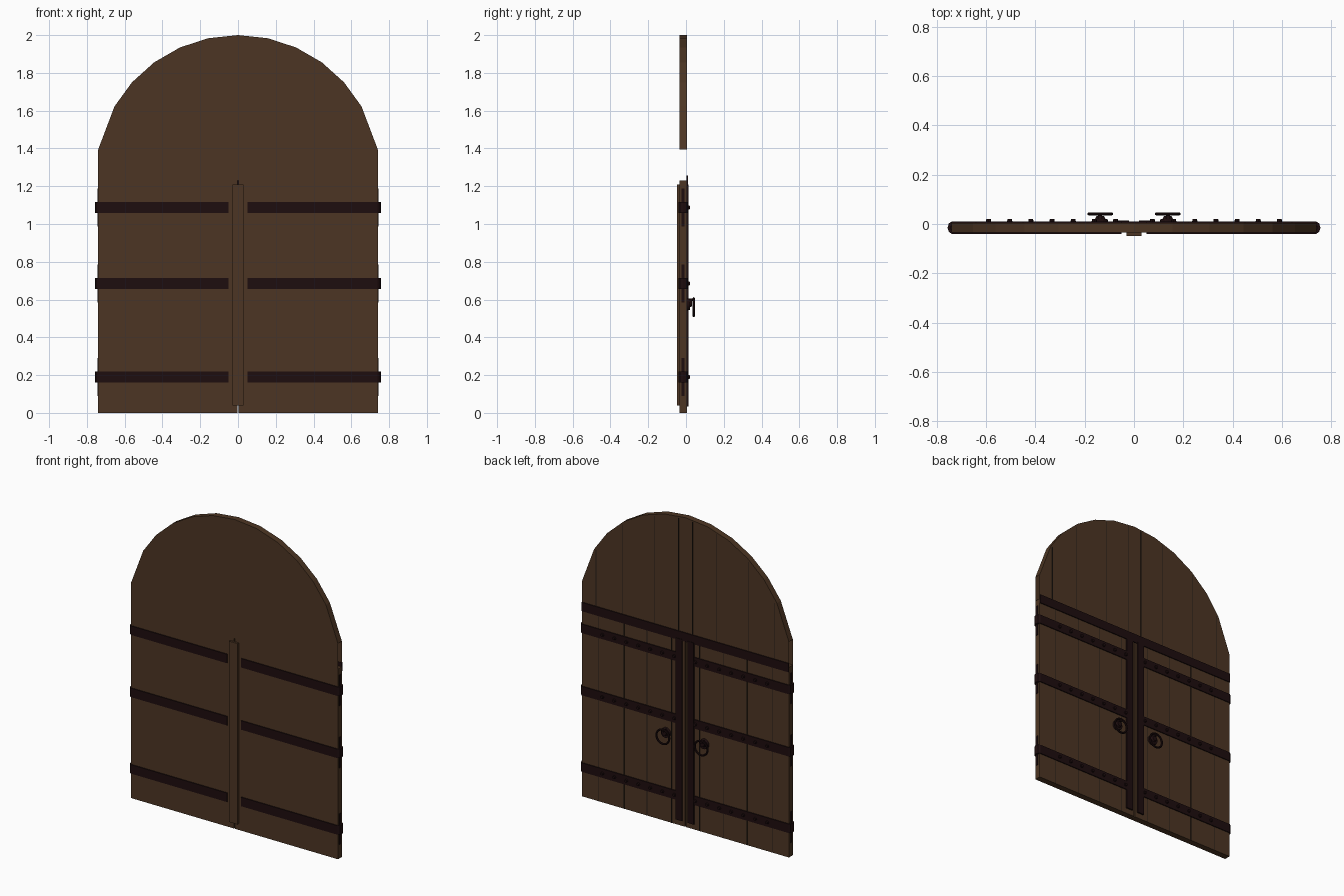
import bpy, bmesh, math
from mathutils import Matrix

old = bpy.data.objects.get("Cube")
if old:
    bpy.data.objects.remove(old, do_unlink=True)


def material(name, rgb):
    m = bpy.data.materials.new(name)
    m.use_nodes = True
    m.diffuse_color = (*rgb, 1)
    bsdf = m.node_tree.nodes["Principled BSDF"]
    bsdf.inputs["Base Color"].default_value = (*rgb, 1)
    bsdf.inputs["Roughness"].default_value = 0.8
    return m


wood = material("dark_wood", (0.073, 0.036, 0.017))
iron = material("black_iron", (0.0125, 0.004, 0.0045))
shadow = material("plank_seam", (0.018, 0.012, 0.009))


def finish(bm, name, mat):
    bmesh.ops.recalc_face_normals(bm, faces=bm.faces)
    mesh = bpy.data.meshes.new(name)
    bm.to_mesh(mesh)
    bm.free()
    mesh.materials.append(mat)
    ob = bpy.data.objects.new(name, mesh)
    bpy.context.collection.objects.link(ob)
    return ob


def add_box(bm, x, y, z):
    """Box from three (low, high) ranges."""
    size = [b - a for a, b in (x, y, z)]
    mid = [(a + b) / 2 for a, b in (x, y, z)]
    bmesh.ops.create_cube(bm, size=1, matrix=Matrix.Translation(mid) @ Matrix.Diagonal((*size, 1)))


def box(name, mat, x, y, z):
    bm = bmesh.new()
    add_box(bm, sorted(x), y, z)
    return finish(bm, name, mat)


def prism(points, depth):
    """Extrude a closed loop of 3D points along a vector."""
    bm = bmesh.new()
    face = bm.faces.new([bm.verts.new(p) for p in points])
    out = bmesh.ops.extrude_face_region(bm, geom=[face])
    bmesh.ops.translate(bm, vec=depth, verts=[v for v in out["geom"] if isinstance(v, bmesh.types.BMVert)])
    bmesh.ops.recalc_face_normals(bm, faces=bm.faces)
    return bm


def add_disc(bm, x, z, radius, y0, y1, sides, tip=1.0):
    """Round boss pointing to the back."""
    mat = Matrix.Translation((x, (y0 + y1) / 2, z)) @ Matrix.Rotation(-math.pi / 2, 4, "X")
    bmesh.ops.create_cone(bm, cap_ends=True, segments=sides, radius1=radius,
                          radius2=radius * tip, depth=y1 - y0, matrix=mat)


HALF, FRONT, BACK = 0.74, -0.035, 0.005
DOOR_TOP, SPRING, ARCH_Z, ARCH_R = 1.23, 1.395, 1.245, 0.755
BANDS = (0.19, 0.685, 1.0875)

# Arched upper panel, open at the short straight sides
right = [(ARCH_R * math.cos(math.radians(a)), ARCH_Z + ARCH_R * math.sin(math.radians(a)))
         for a in (11.45, 30, 42, 54, 66, 78)]
outline = [(HALF, DOOR_TOP)] + right + [(0, 2)]
outline += [(-x, z) for x, z in reversed(outline[:-1])]
bm = prism([(x, FRONT, z) for x, z in outline], (0, BACK - FRONT, 0))
sides = [f for f in bm.faces if abs(f.normal.x) > 0.99 and f.calc_center_median().z < SPRING]
bmesh.ops.delete(bm, geom=sides, context="FACES")
finish(bm, "arched_panel", wood)

# Central cover strip and the back crossbar
box("cover_strip", wood, (-0.03, 0.03), (-0.048, FRONT + 0.001), (0.04, 1.21))
box("back_crossbar", iron, (-HALF, HALF), (BACK - 0.002, 0.011), (1.2, 1.257))

# Plank seams on the back
bm = bmesh.new()
for s in (1, -1):
    for x in (0.05, 0.22, 0.45, 0.64):
        top = ARCH_Z + math.sqrt(0.742 ** 2 - x * x)
        add_box(bm, (s * x - 0.002, s * x + 0.002), (BACK - 0.001, BACK + 0.001), (1.25, top))
    for x in (0.1, 0.275, 0.44, 0.62):
        add_box(bm, (s * x - 0.002, s * x + 0.002), (BACK - 0.001, BACK + 0.001), (0, 1.21))
finish(bm, "plank_seams", shadow)

for s, side in ((1, "left"), (-1, "right")):
    # Door leaf and upright iron edge
    box(side + "_door", wood, (s * 0.003, s * HALF), (FRONT, BACK), (0, DOOR_TOP))
    box(side + "_upright", iron, (s * 0.02, s * 0.065), (BACK - 0.002, 0.014), (0.035, 1.21))

    # Straps wrapping the outer edge, with hinge plates
    for i, z in enumerate(BANDS, 1):
        loop = [(0.05, -0.041), (0.738, -0.041), (0.751, -0.032), (0.756, -0.015),
                (0.751, 0.002), (0.738, 0.011), (0.05, 0.011)]
        bm = prism([(s * x, y, z - 0.029) for x, y in loop], (0, 0, 0.058))
        finish(bm, f"{side}_strap_{i}", iron)
        box(f"{side}_hinge_{i}", iron, (s * 0.735, s * 0.744), (-0.023, -0.009), (z - 0.1, z + 0.1))

    # Rows of studs
    bm = bmesh.new()
    for z in BANDS:
        for i in range(7):
            add_disc(bm, s * (0.075 + 0.0858 * i), z, 0.011, 0.009, 0.021, 8, 0.8)
    finish(bm, side + "_studs", iron)

    # Ring pull with its boss
    cx = s * 0.137
    bm = bmesh.new()
    add_disc(bm, cx, 0.575, 0.033, BACK - 0.002, 0.02, 16, 0.9)
    add_disc(bm, cx, 0.58, 0.022, 0.018, 0.032, 16, 0.7)
    add_box(bm, (cx - 0.008, cx + 0.008), (0.015, 0.044), (0.592, 0.606))
    finish(bm, side + "_pull_boss", iron)
    bpy.ops.mesh.primitive_torus_add(location=(cx, 0.041, 0.56), rotation=(math.pi / 2, 0, 0),
                                     major_radius=0.046, minor_radius=0.0065,
                                     major_segments=24, minor_segments=8)
    ring = bpy.context.object
    ring.name = side + "_pull_ring"
    ring.data.materials.append(iron)
    bpy.ops.object.shade_smooth_by_angle()
